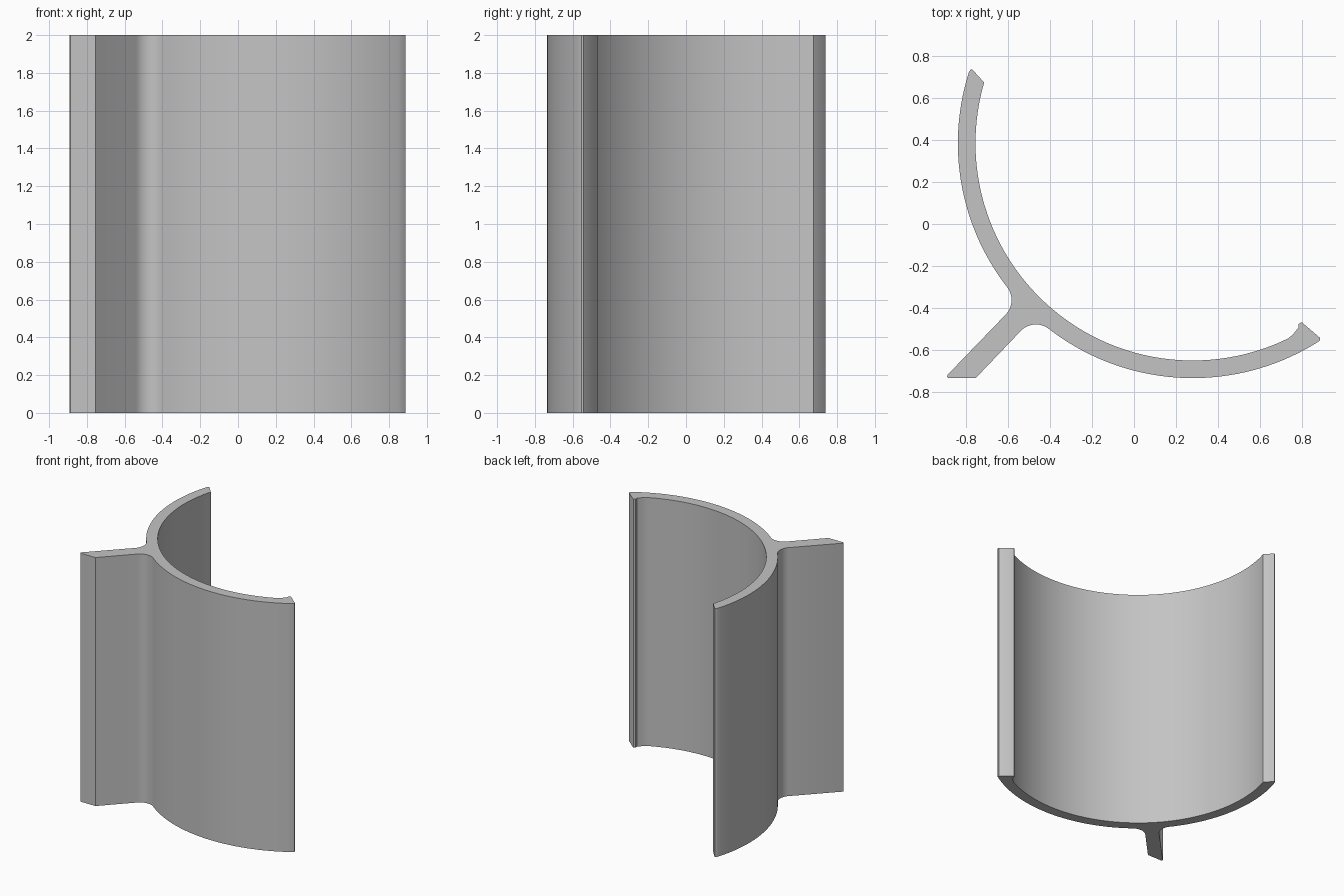
import bpy
import bmesh
from math import radians, degrees, cos, sin, sqrt, atan2
from mathutils import Vector

cube = bpy.data.objects.get("Cube")
if cube:
    bpy.data.objects.remove(cube, do_unlink=True)

HEIGHT = 2.0
CENTRE = Vector((0.28, 0.385))
R_OUT, R_IN = 1.12, 1.036
FIN_HALF, FILLET = 0.053, 0.10
FIN_ANGLE = 225


def polar(centre, radius, angle):
    a = radians(angle)
    return Vector((centre.x + radius * cos(a), centre.y + radius * sin(a)))


def arc(centre, radius, start, end, steps):
    return [polar(centre, radius, start + (end - start) * i / steps)
            for i in range(steps + 1)]


# Fillets tangent to the outer wall and to the sides of the fin
reach = R_OUT + FILLET
side = FIN_HALF + FILLET
spread = degrees(atan2(side, sqrt(reach ** 2 - side ** 2)))
upper = FIN_ANGLE - spread
lower = FIN_ANGLE + spread
upper_fillet = polar(CENTRE, reach, upper)
lower_fillet = polar(CENTRE, reach, lower)

# Closed cross-section, counter-clockwise
profile = [Vector(p) for p in ((-0.715, 0.675), (-0.768, 0.734), (-0.776, 0.738), (-0.782, 0.733))]
profile += arc(CENTRE, R_OUT, 162.4, upper, 30)
profile += arc(upper_fillet, FILLET, upper - 180, FIN_ANGLE - 270, 12)
profile += [Vector(p) for p in ((-0.888, -0.718), (-0.892, -0.727), (-0.886, -0.735), (-0.755, -0.735))]
profile += arc(lower_fillet, FILLET, FIN_ANGLE - 90, lower - 180, 12)
profile += arc(CENTRE, R_OUT, lower, 302.6, 36)
# Hooked lip at the free end
profile += [Vector(p) for p in ((0.888, -0.552), (0.886, -0.542), (0.803, -0.471), (0.796, -0.469),
                                (0.784, -0.479), (0.784, -0.494), (0.757, -0.528), (0.742, -0.540))]
profile += arc(CENTRE, R_IN, 296, 164, 64)

# Extrude the cross-section upwards
bm = bmesh.new()
base = bm.faces.new([bm.verts.new((p.x, p.y, 0)) for p in profile])
top = bmesh.ops.extrude_face_region(bm, geom=[base], use_keep_orig=True)
bmesh.ops.translate(bm, vec=(0, 0, HEIGHT),
                    verts=[v for v in top["geom"] if isinstance(v, bmesh.types.BMVert)])
bmesh.ops.remove_doubles(bm, verts=bm.verts, dist=0.0005)
bmesh.ops.recalc_face_normals(bm, faces=bm.faces)

mesh = bpy.data.meshes.new("curved_wall_with_fin")
bm.to_mesh(mesh)
bm.free()
wall = bpy.data.objects.new("curved_wall_with_fin", mesh)
bpy.context.collection.objects.link(wall)

# Plain grey
grey = bpy.data.materials.new("grey")
grey.use_nodes = True
colour = (0.55, 0.55, 0.55, 1)
grey.diffuse_color = colour
grey.node_tree.nodes["Principled BSDF"].inputs["Base Color"].default_value = colour
mesh.materials.append(grey)

bpy.ops.object.select_all(action="DESELECT")
wall.select_set(True)
bpy.context.view_layer.objects.active = wall
bpy.ops.object.shade_smooth_by_angle(angle=radians(30))
